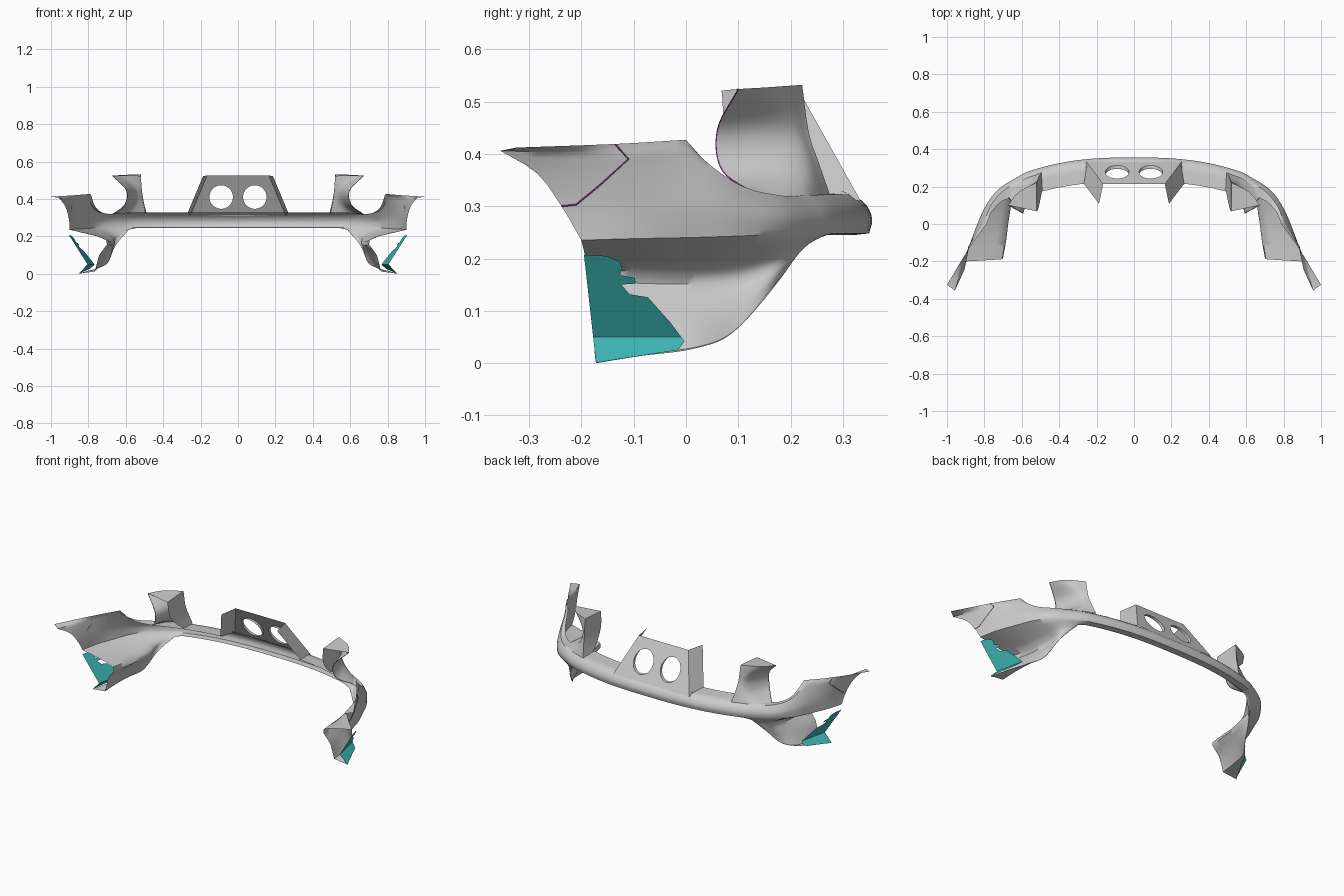
import bpy, bmesh, math
from mathutils import Vector

if "Cube" in bpy.data.objects:
    bpy.data.objects.remove(bpy.data.objects["Cube"])


def material(name, rgb):
    m = bpy.data.materials.new(name)
    m.diffuse_color = (*rgb, 1)
    m.use_nodes = True
    m.node_tree.nodes["Principled BSDF"].inputs["Base Color"].default_value = m.diffuse_color
    return m


def finish(name, mesh, mirror=True, mat=None, angle=40):
    mesh.shade_smooth()
    mesh.set_sharp_from_angle(angle=math.radians(angle))
    ob = bpy.data.objects.new(name, mesh)
    bpy.context.collection.objects.link(ob)
    if mat:
        mesh.materials.append(mat)
    if mirror:
        mod = ob.modifiers.new("mirror", "MIRROR")
        mod.merge_threshold = 0.0005
    return ob


def build(name, verts, faces, **kw):
    me = bpy.data.meshes.new(name)
    me.from_pydata([tuple(v) for v in verts], [], faces)
    bm = bmesh.new()
    bm.from_mesh(me)
    bmesh.ops.recalc_face_normals(bm, faces=bm.faces)
    bm.to_mesh(me)
    bm.free()
    return finish(name, me, **kw)


def loft(name, rows, **kw):
    n = len(rows[0])
    faces = [(i * n + j, i * n + j + 1, (i + 1) * n + j + 1, (i + 1) * n + j)
             for i in range(len(rows) - 1) for j in range(n - 1)]
    return build(name, [v for r in rows for v in r], faces, **kw)


def spline(pts, k, corners=()):
    """Smooth curve through the points, k steps per span, sharp at corners."""
    if corners:
        c = corners[0]
        rest = [i - c for i in corners[1:]]
        return spline(pts[:c + 1], k)[:-1] + spline(pts[c:], k, rest)
    p = [Vector(q) for q in pts]
    p = [2 * p[0] - p[1]] + p + [2 * p[-1] - p[-2]]
    out = []
    for i in range(1, len(p) - 2):
        a, b, c, d = p[i - 1:i + 3]
        for s in range(k):
            t = s / k
            out.append(0.5 * (2 * b + (c - a) * t + (2 * a - 5 * b + 4 * c - d) * t * t
                              + (3 * b - a - 3 * c + d) * t ** 3))
    return out + [p[-2]]


def nose_y(x):
    return 0.356 - 0.088 * (x / 0.6) ** 2.6


teal = material("teal", (0.05, 0.5, 0.5))
purple = material("purple", (0.45, 0.05, 0.45))

# Bumper shell: nose section (setback, z), continued by the cheek path of each row
nose = [(0.13, .328), (0.035, .322), (0.011, .302), (0, .275), (0.006, .248),
        (0.025, .246), (0.033, .245), (0.04, .245), (0.043, .245)]
top_edge = [(.69, .13, .318), (.757, .07, .35), (.788, 0, .427), (.885, -.135, .419), (1, -.325, .412)]
shoulder = [(.69, .185, .32), (.765, .10, .342), (.803, .003, .412), (.889, -.135, .400), (.958, -.355, .406)]
upper_side = [(.705, .19, .30), (.78, .10, .315), (.825, 0, .355), (.885, -.13, .36), (.925, -.285, .363)]
mid_side = [(.72, .19, .275), (.79, .10, .285), (.837, 0, .30), (.88, -.12, .30), (.905, -.238, .30)]
crease = [(.715, .19, .247), (.79, .10, .243), (.835, 0, .24), (.875, -.1, .238), (.9, -.2, .235)]
undercut = [(.66, .185, .205), (.665, .10, .18), (.68, 0, .172), (.69, -.09, .175), (.705, -.188, .18)]
lower_side = [(.657, .178, .175), (.675, .10, .125), (.70, 0, .11), (.72, -.09, .105), (.742, -.18, .10)]
foot_inner = [(.655, .17, .15), (.695, .09, .06), (.745, .015, .03), (.76, -.08, .02), (.765, -.174, .012)]
foot_outer = [(.657, .172, .15), (.70, .088, .057), (.76, .012, .027), (.81, -.085, .014), (.855, -.172, 0)]
rows = []
for i, ((back, z), cheek) in enumerate(zip(nose, [
        top_edge, shoulder, upper_side, mid_side, crease, undercut,
        lower_side, foot_inner, foot_outer])):
    row = []
    for x in (0, .07, .14, .21, .255, .256, .30, .35, .42, .49, .54):
        d = .045 if i == 0 and x < .256 else back
        row.append(Vector((x, nose_y(x) - d, z)))
    join = Vector((.585, nose_y(.585) - back, z - (.01 if i > 4 else 0)))
    rows.append(row + spline([join] + cheek, 6, [3] if i < 2 else []))
cols = [spline([r[j] for r in rows], 3, [1, 4, 7]) for j in range(len(rows[0]))]
loft("bumper_shell", cols, angle=50)


# Centre panel with two round openings
def panel_y(z):
    return 0.278 - (z - 0.41) * 0.56


def ring(cx, r, n=40):
    return [(cx + r * math.cos(2 * math.pi * i / n), .41 + r * math.sin(2 * math.pi * i / n)) for i in range(n)]


cu = bpy.data.curves.new("panel_outline", "CURVE")
cu.dimensions = "2D"
cu.fill_mode = "BOTH"
for loop in ([(-.255, .31), (.255, .31), (.165, .525), (-.165, .525)], ring(-.09, .063), ring(.09, .063)):
    sp = cu.splines.new("POLY")
    sp.points.add(len(loop) - 1)
    for p, (x, z) in zip(sp.points, loop):
        p.co = (x, z, 0, 1)
    sp.use_cyclic_u = True
tmp = bpy.data.objects.new("panel_outline", cu)
bpy.context.collection.objects.link(tmp)
me = bpy.data.meshes.new_from_object(tmp.evaluated_get(bpy.context.evaluated_depsgraph_get()))
for v in me.vertices:
    x, z = v.co.x, v.co.y
    v.co = (x, panel_y(z), z)
bpy.data.objects.remove(tmp)
finish("centre_panel", me, mirror=False)

# Short rims behind the openings
edge = ring(.09, .063)
edge.append(edge[0])
loft("opening_rim", [[(x, panel_y(z), z) for x, z in edge],
                     [(x, panel_y(z) - .018, z) for x, z in edge]])

# Side flanges of the centre panel, flaring out as they run back
build("panel_flange", [(.165, panel_y(.525), .525), (.255, panel_y(.31), .31),
                       (.268, .215, .328), (.187, .108, .522)], [(0, 1, 2, 3)])

# Headlight pillar: inner flange, front face and the curved lamp edge
flange_back = [(.49, .185, .328), (.503, .12, .38), (.513, .078, .44), (.52, .068, .521)]
front_inner = [(.495, .275, .322), (.507, .255, .38), (.515, .235, .44), (.52, .222, .532)]
front_outer = [(.61, .225, .32), (.56, .212, .38), (.555, .19, .45), (.62, .168, .528)]
lamp_edge = [(.67, .14, .319), (.607, .07, .368), (.597, .06, .445), (.672, .10, .524)]
fb, fi, fo, le = [spline(c, 6) for c in (flange_back, front_inner, front_outer, lamp_edge)]
loft("pillar_flange", [fb, fi])
face = [spline([a, b, c], 6) for a, b, c in zip(fi, fo, le)]
loft("pillar_face", face, angle=60)

# Flat cap on top of the pillar
cap = [fb[-1]] + face[-1]
build("pillar_cap", cap, [(0, i, i + 1) for i in range(1, len(cap) - 1)])

# Teal corner fin with a notched front edge
outline = [(-.195, .207), (-.152, .205), (-.126, .194), (-.122, .183), (-.145, .176), (-.142, .171),
           (-.0975, .163), (-.0965, .152), (-.13, .15), (-.132, .141), (-.11, .132), (-.073, .126),
           (-.03, .078), (-.003, .042), (-.015, .025), (-.172, .001), (-.18, .11)]
bm = bmesh.new()
bm.faces.new([bm.verts.new((0, y, z)) for y, z in outline])
bmesh.ops.triangulate(bm, faces=bm.faces[:], ngon_method="EAR_CLIP")
for h in (.05, .1, .15):
    bmesh.ops.bisect_plane(bm, geom=bm.verts[:] + bm.edges[:] + bm.faces[:],
                           plane_co=(0, 0, h), plane_no=(0, 0, 1))
for v in bm.verts:
    y, z = v.co.y, v.co.z
    rise = .61 * (z - .05) if z > .05 else 1.0 * (.05 - z)
    v.co.x = .805 + rise - .22 * (y + .18)
me = bpy.data.meshes.new("corner_fin")
bm.to_mesh(me)
bm.free()
finish("corner_fin", me, mat=teal, angle=30)


# Thin purple seams
def seam(name, pts):
    c = bpy.data.curves.new(name, "CURVE")
    c.dimensions = "3D"
    c.bevel_depth = .0015
    c.bevel_resolution = 0
    s = c.splines.new("POLY")
    s.points.add(len(pts) - 1)
    for p, q in zip(s.points, pts):
        p.co = (*q, 1)
    c.materials.append(purple)
    ob = bpy.data.objects.new(name, c)
    bpy.context.collection.objects.link(ob)
    ob.modifiers.new("mirror", "MIRROR")


seam("wing_seam", [(.887, -.135, .418), (.881, -.11, .39), (.895, -.165, .34), (.902, -.21, .303), (.907, -.238, .30)])
seam("lamp_seam", le)
